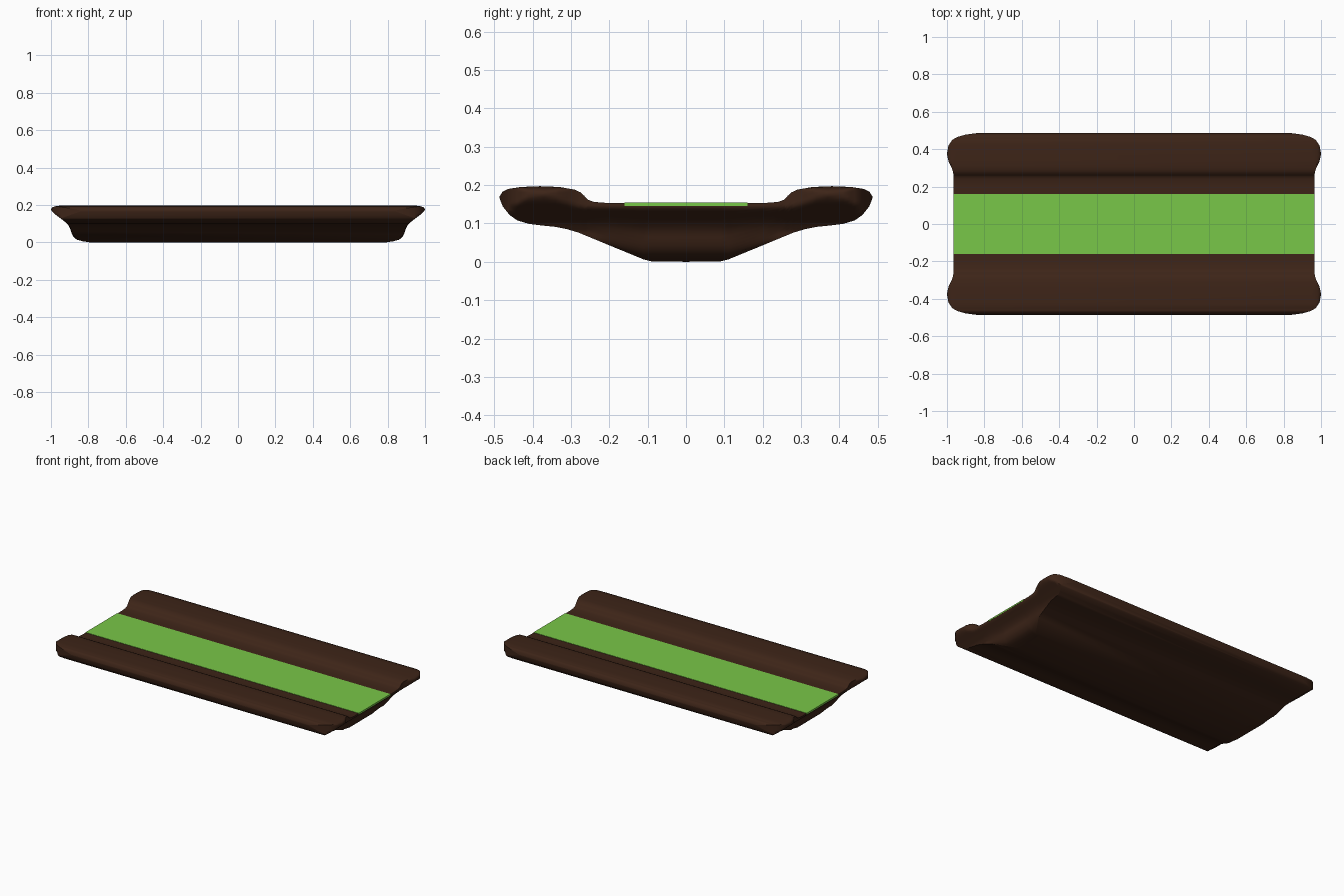
import bpy, bmesh, math

if "Cube" in bpy.data.objects:
    bpy.data.objects.remove(bpy.data.objects["Cube"])


def interp(table, v):
    for (a, fa), (b, fb) in zip(table, table[1:]):
        if v <= b:
            return fa + (fb - fa) * max(0, v - a) / (b - a)
    return table[-1][1]


def paint(obj, name, color):
    mat = bpy.data.materials.new(name)
    mat.diffuse_color = color
    mat.use_nodes = True
    mat.node_tree.nodes["Principled BSDF"].inputs["Base Color"].default_value = mat.diffuse_color
    obj.data.materials.append(mat)


# Cross-section heights by distance from the centre line
TOP = [(0, .153), (.2, .153), (.24, .156), (.256, .162), (.265, .172), (.275, .181),
       (.29, .188), (.33, .195), (.38, .197), (.43, .195), (.463, .190), (.478, .183), (.486, .17)]
BOTTOM = [(0, 0), (.09, .001), (.11, .006), (.2, .043), (.28, .076), (.31, .085), (.34, .091),
          (.37, .094), (.41, .099), (.44, .108), (.46, .122), (.478, .145), (.486, .166)]
# Half length by distance from the centre line, and by height
PLAN = [(0, .965), (.26, .965), (.28, .968), (.30, .975), (.33, .99), (.36, .998), (.38, 1),
        (.42, .992), (.45, .972), (.465, .945), (.478, .90), (.486, .84)]
RISE = [(0, .79), (.006, .83), (.015, .862), (.03, .88), (.05, .89), (.08, .897), (.1, .912),
        (.13, .95), (.15, .978), (.165, .994), (.178, 1), (.187, .993), (.193, .98), (.197, .95)]

half = sorted({y for t in (TOP, BOTTOM, PLAN) for y, _ in t})
ys = [-y for y in reversed(half[1:])] + half
N = 20

# Tray body: a grid of end points on each side, bridged above and below
bm = bmesh.new()
grids = []
for side in (-1, 1):
    grid = []
    for y in ys:
        lo, hi = interp(BOTTOM, abs(y)), interp(TOP, abs(y))
        col = []
        for k in range(N + 1):
            z = lo + (hi - lo) * (1 - math.cos(math.pi * k / N)) / 2
            x = min(interp(PLAN, abs(y)), interp(RISE, z))
            col.append(bm.verts.new((side * x, y, z)))
        grid.append(col)
    grids.append(grid)
    for a, b in zip(grid, grid[1:]):
        for k in range(N):
            bm.faces.new((a[k], b[k], b[k + 1], a[k + 1]))
left, right = grids
for i in range(len(ys) - 1):
    for k in (0, N):
        bm.faces.new((left[i][k], right[i][k], right[i + 1][k], left[i + 1][k]))
for i in (0, -1):
    for k in range(N):
        bm.faces.new((left[i][k], right[i][k], right[i][k + 1], left[i][k + 1]))
bmesh.ops.recalc_face_normals(bm, faces=bm.faces)
mesh = bpy.data.meshes.new("tray_body")
bm.to_mesh(mesh)
bm.free()
body = bpy.data.objects.new("tray_body", mesh)
bpy.context.collection.objects.link(body)
paint(body, "dark_brown", (.047, .018, .009, 1))
bpy.context.view_layer.objects.active = body
body.select_set(True)
bpy.ops.object.shade_smooth_by_angle(angle=math.radians(50))

# Green strip laid along the channel
bpy.ops.mesh.primitive_cube_add(size=1, location=(0, 0, .1505))
strip = bpy.context.object
strip.name = "green_strip"
strip.scale = (1.932, .32, .009)
paint(strip, "green", (.19, .57, .065, 1))
